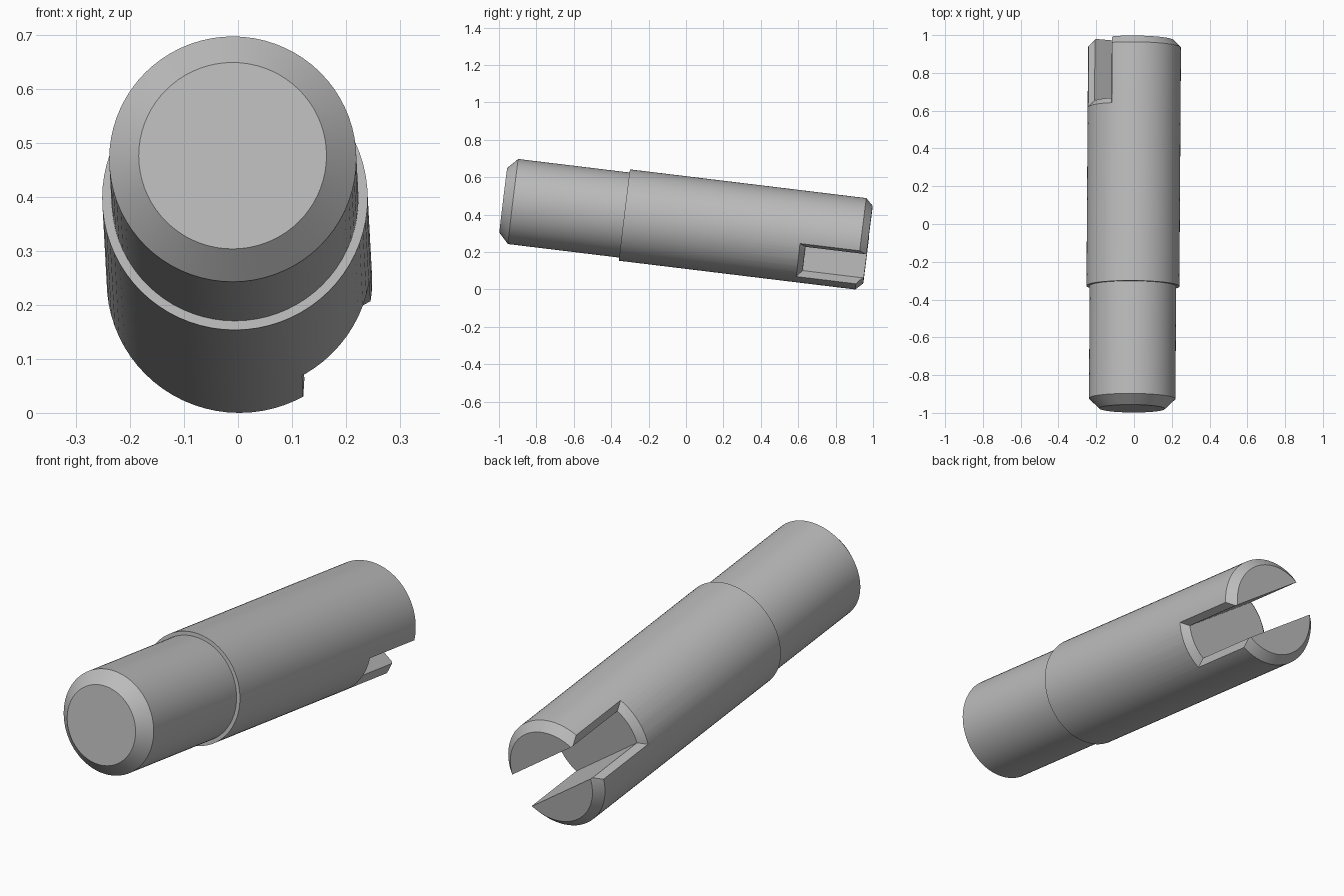
import bpy, bmesh, math
from mathutils import Matrix, Vector

if "Cube" in bpy.data.objects:
    bpy.data.objects.remove(bpy.data.objects["Cube"], do_unlink=True)

SEGMENTS = 72
LENGTH = 1.964
RADIUS = 0.246
SLOT_ROLL = math.radians(-35)

steel = bpy.data.materials.new("Steel grey")
steel.use_nodes = True
grey = (0.5, 0.5, 0.5, 1)
steel.diffuse_color = grey
steel.node_tree.nodes["Principled BSDF"].inputs["Base Color"].default_value = grey


def make_object(name, bm):
    bmesh.ops.recalc_face_normals(bm, faces=bm.faces)
    mesh = bpy.data.meshes.new(name)
    bm.to_mesh(mesh)
    bm.free()
    mesh.materials.append(steel)
    obj = bpy.data.objects.new(name, mesh)
    bpy.context.collection.objects.link(obj)
    return obj


def bridge(bm, a, b):
    n = len(a)
    for i in range(n):
        j = (i + 1) % n
        bm.faces.new((a[i], a[j], b[j], b[i]))


def stepped_shaft():
    """Turned pin along y: chamfered nose, shoulder, chamfered slotted end."""
    profile = [(0, 0.174), (0.053, 0.229), (0.653, 0.229),
               (0.653, RADIUS), (LENGTH - 0.038, RADIUS), (LENGTH, RADIUS - 0.037)]
    bm = bmesh.new()
    rings = []
    for y, r in profile:
        angles = [2 * math.pi * i / SEGMENTS for i in range(SEGMENTS)]
        rings.append([bm.verts.new((r * math.cos(a), y, r * math.sin(a))) for a in angles])
    for a, b in zip(rings, rings[1:]):
        bridge(bm, a, b)
    bm.faces.new(rings[0])
    bm.faces.new(rings[-1])
    return make_object("stepped_shaft", bm)


def slot_cutter():
    """Through slot whose mouths flare to chamfer the outer edges."""
    steps = 16
    far = LENGTH + 0.2
    # signed radius, half width, floor position
    sections = [(-0.276, 0.138, 1.575), (-0.216, 0.078, 1.635),
                (0.216, 0.078, 1.635), (0.276, 0.138, 1.575)]
    bm = bmesh.new()
    loops = []
    for r, half, floor in sections:
        row = []
        for i in range(steps + 1):
            v = half * (2 * i / steps - 1)
            row.append((math.copysign(math.sqrt(r * r - v * v), r), v))
        near = [bm.verts.new((u, floor, v)) for u, v in row]
        back = [bm.verts.new((u, far, v)) for u, v in row]
        loops.append((near, back))
    for (n0, b0), (n1, b1) in zip(loops, loops[1:]):
        bridge(bm, n0 + b0[::-1], n1 + b1[::-1])
    for near, back in (loops[0], loops[-1]):
        for i in range(steps):
            bm.faces.new((near[i], near[i + 1], back[i + 1], back[i]))
    bmesh.ops.rotate(bm, verts=bm.verts, cent=(0, 0, 0),
                     matrix=Matrix.Rotation(-SLOT_ROLL, 3, "Y"))
    cutter = make_object("slot_cutter", bm)
    cutter.hide_render = True
    return cutter


# Cut the slot into the shaft
shaft = stepped_shaft()
cutter = slot_cutter()
cut = shaft.modifiers.new("slot", "BOOLEAN")
cut.operation = "DIFFERENCE"
cut.solver = "EXACT"
cut.object = cutter
bpy.ops.object.select_all(action="DESELECT")
shaft.select_set(True)
bpy.context.view_layer.objects.active = shaft
bpy.ops.object.modifier_apply(modifier=cut.name)
bpy.data.objects.remove(cutter, do_unlink=True)

# Lay the pin at its slight downward tilt
tilt = Matrix.Rotation(math.radians(-0.38), 4, "Z") @ Matrix.Rotation(math.radians(-6.93), 4, "X")
shaft.data.transform(Matrix.Translation((-0.01, -0.977, 0.48)) @ tilt)
lowest = min(v.co.z for v in shaft.data.vertices)
shaft.data.transform(Matrix.Translation(Vector((0, 0, -lowest))))

bpy.ops.object.shade_smooth_by_angle(angle=math.radians(25))
